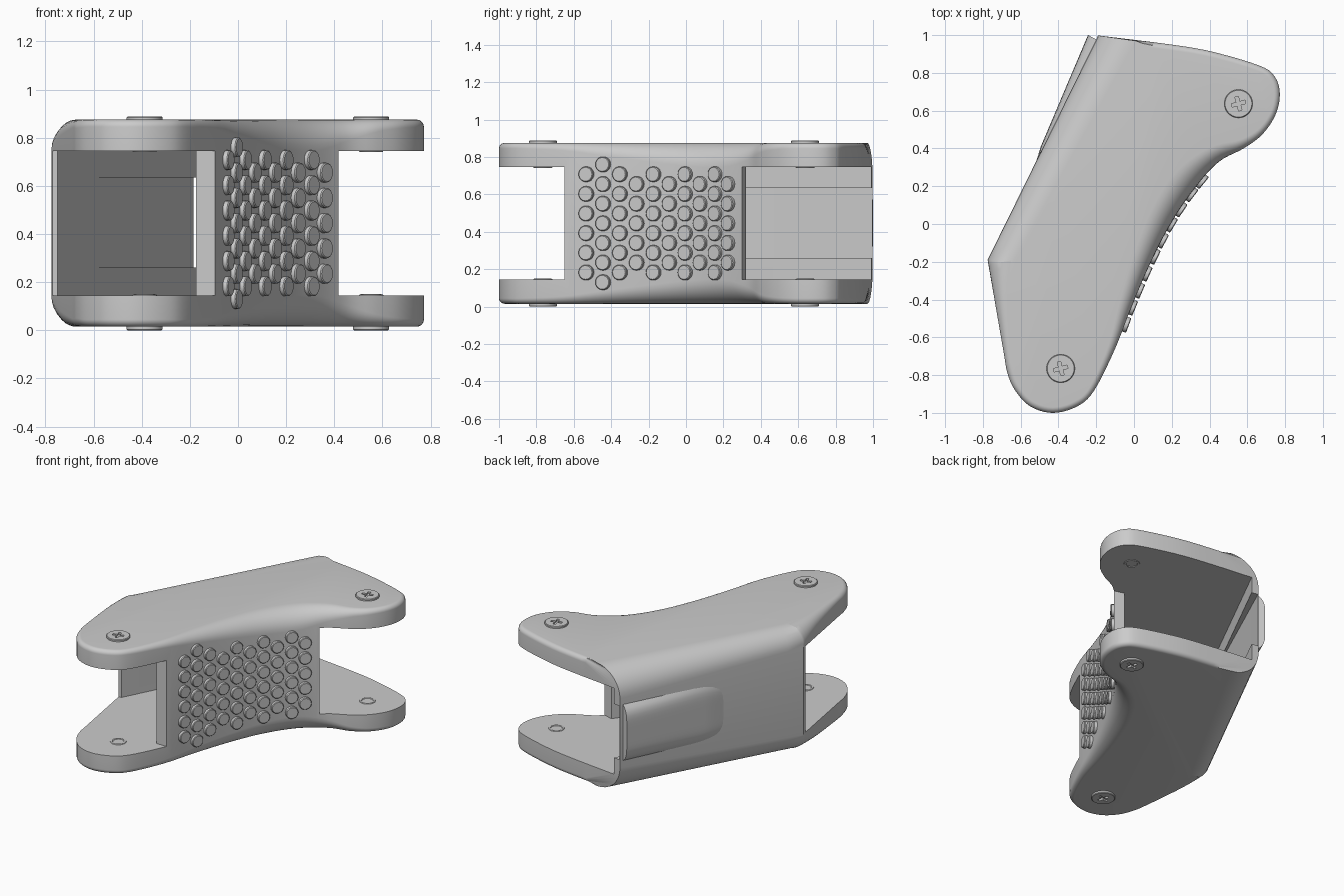
import bpy, bmesh, math
from mathutils import Vector

if "Cube" in bpy.data.objects:
    bpy.data.objects.remove(bpy.data.objects["Cube"])

Z0, Z1 = 0.015, 0.875          # shell bottom and top
LOW, HIGH = 0.145, 0.745       # inner faces of the two side plates


def add_mesh(name, bm, smooth=True):
    bmesh.ops.recalc_face_normals(bm, faces=bm.faces)
    me = bpy.data.meshes.new(name)
    bm.to_mesh(me)
    bm.free()
    ob = bpy.data.objects.new(name, me)
    bpy.context.collection.objects.link(ob)
    if smooth:
        shade(ob)
    return ob


def activate(ob):
    bpy.ops.object.select_all(action='DESELECT')
    ob.select_set(True)
    bpy.context.view_layer.objects.active = ob


def shade(ob, angle=32):
    activate(ob)
    bpy.ops.object.shade_smooth_by_angle(angle=math.radians(angle))


def prism(name, pts, z0, z1):
    bm = bmesh.new()
    rings = [[bm.verts.new((x, y, z)) for x, y in pts] for z in (z0, z1)]
    n = len(pts)
    for i in range(n):
        j = (i + 1) % n
        bm.faces.new((rings[0][i], rings[0][j], rings[1][j], rings[1][i]))
    bm.faces.new(rings[0])
    bm.faces.new(rings[1])
    return add_mesh(name, bm, False)


def cut(ob, cutter):
    m = ob.modifiers.new("cut", 'BOOLEAN')
    m.operation, m.solver, m.object = 'DIFFERENCE', 'EXACT', cutter
    activate(ob)
    bpy.ops.object.modifier_apply(modifier=m.name)
    bpy.data.objects.remove(cutter)


def spline(pts, steps):
    out = []
    for i in range(len(pts) - 1):
        p0, p1, p2, p3 = (Vector(pts[max(0, min(len(pts) - 1, i + k))]) for k in (-1, 0, 1, 2))
        for s in range(steps):
            t = s / steps
            out.append(0.5 * (2 * p1 + (p2 - p0) * t + (2 * p0 - 5 * p1 + 4 * p2 - p3) * t * t
                              + (3 * p1 - p0 - 3 * p2 + p3) * t ** 3))
    return out


# Outline seen from above: x, y, edge rounding radius
ctrl = [(-.775, -.19, .125), (-.742, -.38, .07), (-.69, -.68, .035), (-.67, -.79, .035),
        (-.63, -.88, .03), (-.55, -.965, .03), (-.43, -1.0, .03), (-.3, -.965, .03),
        (-.21, -.88, .03), (-.1, -.66, .04), (-.01, -.43, .07), (.09, -.2, .1),
        (.205, .02, .125), (.33, .2, .13), (.45, .33, .09), (.58, .4, .05), (.68, .475, .035),
        (.75, .58, .03), (.772, .69, .03), (.745, .78, .03), (.66, .84, .03),
        (.38, .92, .03), (.1, .963, .03)]
outline = spline(ctrl, 5) + [Vector(ctrl[-1])]
corner = len(outline)          # sharp corner at the far end of the back wall
a, b = Vector((-.19, .998, .19)), Vector(ctrl[0])
outline += [a.lerp(b, i / 12) for i in range(12)]
N = len(outline)


def normal(i):
    p, q, r = (outline[(i + k) % N].to_2d() for k in (-1, 0, 1))
    d1, d2 = (q - p).normalized(), (r - q).normalized()
    t = (d1 + d2).normalized()
    return Vector((t.y, -t.x)), max(0.6, t.dot(d1))


# Shell body: stacked rings with varying edge rounding
bm = bmesh.new()
rings = []
angles = [math.pi / 2 * k / 8 for k in range(9)]
for top in (False, True):
    for ang in (angles if top else angles[::-1]):
        ring = []
        for i, p in enumerate(outline):
            n, c = (Vector((-.99, .14)), .93) if i == corner else normal(i)
            q = p.to_2d() - n * (p.z * (1 - math.cos(ang)) / c)
            h = p.z * (1 - math.sin(ang))
            ring.append(bm.verts.new((q.x, q.y, Z1 - h if top else Z0 + h)))
        rings.append(ring)
for r0, r1 in zip(rings, rings[1:]):
    for i in range(N):
        j = (i + 1) % N
        bm.faces.new((r0[i], r0[j], r1[j], r1[i]))
bm.faces.new(rings[0][::-1])
bm.faces.new(rings[-1])
body = add_mesh("shell_body", bm, False)

# Hollow between the plates, leaving the back wall and the grip wall
cut(body, prism("cavity_cutter", [
    (-1.2, -1.3), (-1.2, -.215), (-.75, -.215), (-.15, .97), (0, 1.3), (1.3, 1.3),
    (1.3, .26), (.425, .298), (.35, .322), (.24, .17), (.125, 0), (.02, -.21),
    (-.08, -.44), (-.175, -.65), (.4, -.65), (.4, -1.3)], LOW, HIGH))
# Shallow channel on the inside of the back wall
cut(body, prism("channel_cutter", [
    (-.6, .08), (-.5, .31), (-.175, 1.02), (.0, 1.02), (-.45, .08)], .26, .635))
shade(body)

# Raised tapered bulge on the back wall
S, T = 12, 16
p0, p1 = Vector((-.54, .29)), Vector((-.2, .978))
bm = bmesh.new()
grid = []
for s in range(S + 1):
    u = s / S
    half = .1 + .1 * math.sqrt(1 - (1 - min(1, u * 3)) ** 2)
    row = []
    for t in range(T + 1):
        v = -1 + 2 * t / T
        h = -.006 + (.01 + .045 * u) * (1 - v ** 6) * min(1, u * 6)
        q = p0.lerp(p1, u) + Vector((-.89, .45)) * h
        row.append(bm.verts.new((q.x, q.y, .447 + half * v)))
    grid.append(row)
for r0, r1 in zip(grid, grid[1:]):
    for t in range(T):
        bm.faces.new((r0[t], r0[t + 1], r1[t + 1], r1[t]))
bm.faces.new(grid[-1])
add_mesh("back_bulge", bm)


def disc(name, centre, axis, radius, depth, sides=28, bevel=.005):
    bm = bmesh.new()
    bmesh.ops.create_cone(bm, cap_ends=True, segments=sides, radius1=radius,
                          radius2=radius, depth=depth)
    rim = [e for e in bm.edges if any(len(f.verts) > 4 for f in e.link_faces)]
    bmesh.ops.bevel(bm, geom=rim, offset=bevel, segments=1, affect='EDGES')
    ob = add_mesh(name, bm)
    ob.rotation_euler = Vector(axis).to_track_quat('Z', 'Y').to_euler()
    ob.location = centre
    return ob


# Grip studs in staggered columns on the concave wall
columns = [(-.53, 6), (-.44, 7), (-.35, 6), (-.26, 5), (-.17, 6),
           (-.085, 5), (0, 6), (.08, 5), (.16, 6), (.23, 5)]
for y, count in columns:
    i = min((k for k in range(N) if outline[k].x > -.2 and outline[k].y < .4),
            key=lambda k: abs(outline[k].y - y))
    n, _ = normal(i)
    p = outline[i].to_2d()
    t = Vector((-n.y, n.x))
    p += t * ((y - p.y) / t.y)
    for k in range(count):
        z = .445 + (k - (count - 1) / 2) * .105
        disc("grip_stud", (p.x - n.x * .001, p.y - n.y * .001, z), (n.x, n.y, 0),
             .041, .046, 20, .004)

# Screws with cross slots, and rings on the inner plate faces
for x, y in ((.553, .637), (-.388, -.765)):
    for z, up, inner in ((.872, 1, HIGH), (.016, -1, LOW)):
        screw = disc("screw_head", (x, y, z), (0, 0, 1), .075, .032, 40, .004)
        for turn in (15, 105):
            bpy.ops.mesh.primitive_cube_add(size=1, location=(x, y, z + up * .014))
            slot = bpy.context.object
            slot.scale = (.075, .018, .03)
            slot.rotation_euler.z = math.radians(turn)
            cut(screw, slot)
        bpy.ops.mesh.primitive_torus_add(location=(x, y, inner), major_radius=.043,
                                         minor_radius=.008, major_segments=28, minor_segments=8)
        ring = bpy.context.object
        ring.name = "inner_ring"
        ring.scale.z = .6
        shade(ring)
